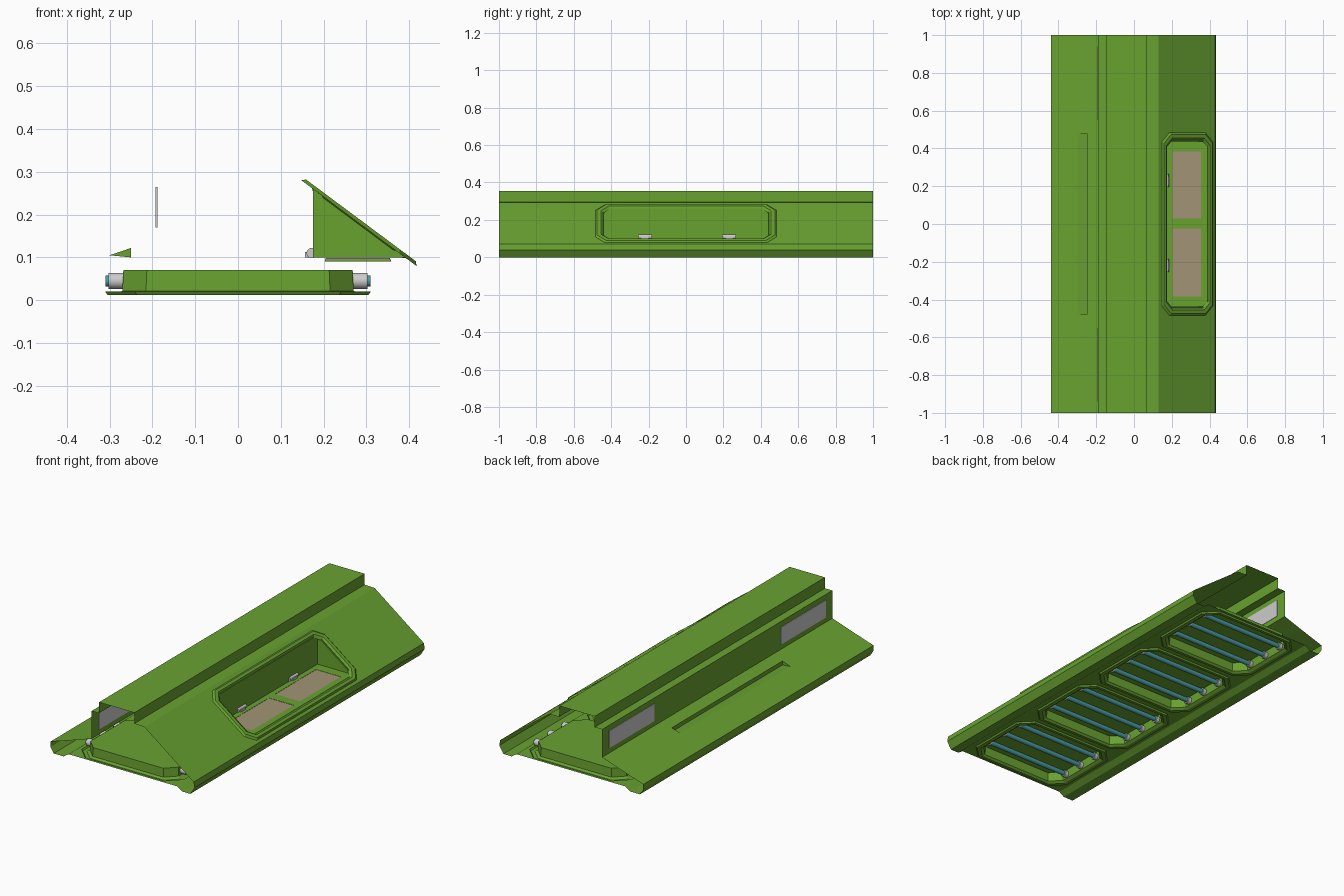
import bpy, bmesh, math
from mathutils import Vector

if "Cube" in bpy.data.objects:
    bpy.data.objects.remove(bpy.data.objects["Cube"])


def material(name, rgb):
    m = bpy.data.materials.new(name)
    m.diffuse_color = (*rgb, 1)
    m.use_nodes = True
    m.node_tree.nodes["Principled BSDF"].inputs["Base Color"].default_value = m.diffuse_color
    return m


GREEN = material("green_paint", (0.14, 0.36, 0.03))
TEAL = material("teal_tube", (0.07, 0.33, 0.36))
BEIGE = material("beige_panel", (0.36, 0.30, 0.18))


def finish(name, bm, mat=None, smooth=False):
    bmesh.ops.remove_doubles(bm, verts=bm.verts, dist=1e-5)
    bmesh.ops.recalc_face_normals(bm, faces=bm.faces)
    me = bpy.data.meshes.new(name)
    bm.to_mesh(me)
    bm.free()
    ob = bpy.data.objects.new(name, me)
    bpy.context.collection.objects.link(ob)
    if mat:
        me.materials.append(mat)
    if smooth:
        for p in me.polygons:
            p.use_smooth = len(p.vertices) == 4
    return ob


def add_sheet(bm, profile, ys, skip=()):
    """Extrude an open xz profile through the y stations, leaving out skipped cells."""
    g = [[bm.verts.new((x, y, z)) for y in ys] for x, z in profile]
    for i in range(len(profile) - 1):
        for j in range(len(ys) - 1):
            if (i, j) not in skip:
                bm.faces.new((g[i][j], g[i + 1][j], g[i + 1][j + 1], g[i][j + 1]))


def add_loft(bm, rings, cap=False):
    vs = [[bm.verts.new(p) for p in r] for r in rings]
    for a, b in zip(vs, vs[1:]):
        for k in range(len(a)):
            n = (k + 1) % len(a)
            bm.faces.new((a[k], a[n], b[n], b[k]))
    if cap:
        bm.faces.new(vs[-1])


def octagon(hx, hy, c):
    q = [(hx, hy - c), (hx - c, hy)]
    return (q + [(-x, y) for x, y in q[::-1]] + [(-x, -y) for x, y in q]
            + [(x, -y) for x, y in q[::-1]])


def box(name, lo, hi, mat=None):
    bm = bmesh.new()
    bmesh.ops.create_cube(bm, size=1)
    for v in bm.verts:
        v.co = [lo[k] + (v.co[k] + 0.5) * (hi[k] - lo[k]) for k in range(3)]
    return finish(name, bm, mat)


def rod(name, a, b, r, mat=None, sides=16):
    a, b = Vector(a), Vector(b)
    bm = bmesh.new()
    bmesh.ops.create_cone(bm, cap_ends=True, segments=sides, radius1=r, radius2=r,
                          depth=(b - a).length)
    q = (b - a).to_track_quat('Z', 'Y')
    for v in bm.verts:
        v.co = q @ v.co + (a + b) / 2
    return finish(name, bm, mat, True)


# Outer housing: open-ended extrusion with openings in both slopes
profile = [(-.33, .02), (-.36, 0), (-.42, 0), (-.44, .03), (-.44, .06), (-.30, .105),
           (-.25, .122), (-.19, .142), (-.19, .295), (-.145, .295), (-.145, .355),
           (.07, .355), (.07, .295), (.13, .293), (.175, .26), (.39, .10), (.43, .07),
           (.435, .04), (.41, 0), (.36, 0), (.33, .02)]
bm = bmesh.new()
add_sheet(bm, profile, (-1, -.48, -.44, .44, .48, 1),
          {(5, 1), (5, 2), (5, 3), (14, 2)})
finish("housing", bm, GREEN)

# Shallow notch in the left slope
bm = bmesh.new()
add_sheet(bm, [(-.30, .105), (-.25, .10), (-.25, .122)], (-.48, .48))
for y in (-.48, .48):
    bm.faces.new([bm.verts.new(p) for p in
                  ((-.30, y, .105), (-.25, y, .10), (-.25, y, .122))])
finish("left_notch", bm, GREEN)

# Alcove in the right slope: back wall, floor with two openings, triangular ends
bm = bmesh.new()
add_sheet(bm, [(.175, .26), (.175, .10)], (-.44, .44))
add_sheet(bm, [(.175, .10), (.205, .10), (.355, .10), (.39, .10)],
          (-.44, -.385, -.025, .03, .385, .44), {(1, 1), (1, 3)})
for y in (-.44, .44):
    bm.faces.new([bm.verts.new(p) for p in
                  ((.175, y, .26), (.175, y, .10), (.39, y, .10))])
finish("alcove", bm, GREEN)

# Raised frame around the alcove, mapped onto the slope plane
along, out = Vector((.802, 0, -.597)), Vector((.597, 0, .802))
mid = Vector((.2825, 0, .18))
bm = bmesh.new()
add_loft(bm, [[mid + along * u + Vector((0, v, 0)) + out * w for u, v in octagon(hu, hv, c)]
              for hu, hv, c, w in ((.168, .485, .05, 0), (.16, .475, .047, .008),
                                   (.145, .455, .04, .008), (.132, .438, .03, -.004))])
finish("alcove_frame", bm, GREEN)

# Beige panels and hinges inside the alcove
for n, (y0, y1) in enumerate(((-.385, -.025), (.03, .385))):
    box(f"alcove_tray_{n}", (.203, y0 - .002, .09), (.357, y1 + .002, .095), GREEN)
    box(f"alcove_panel_{n}", (.205, y0, .095), (.355, y1, .099), BEIGE)
for n, y in enumerate((-.22, .23)):
    rod(f"hinge_{n}", (.172, y - .035, .11), (.172, y + .035, .11), .012)
    box(f"hinge_plate_{n}", (.157, y - .02, .10), (.187, y + .02, .112))

# Thin cover plates at both ends of each side
for s in (-1, 1):
    y0, y1 = sorted((s * .55, s * .94))
    box(f"wall_plate_{s}", (-.193, y0, .17), (-.188, y1, .265))
    bm = bmesh.new()
    add_sheet(bm, [(x, z + .002) for x, z in ((.33, .145), (.41, .085))], (y0, y1))
    finish(f"slope_plate_{s}", bm, GREEN)

# Underside: four bays, each an octagonal lamp recess with a raised lip
PLATE = .02
for n in range(4):
    cy = -.75 + .5 * n
    oct_ring = lambda hx, hy, c, z: [(x, cy + y, z) for x, y in octagon(hx, hy, c)]
    bm = bmesh.new()
    add_loft(bm, [oct_ring(.33, .25, .0001, PLATE), oct_ring(.31, .235, .07, PLATE),
                  oct_ring(.305, .23, .068, .012), oct_ring(.285, .215, .06, .012),
                  oct_ring(.27, .205, .055, .022), oct_ring(.268, .203, .055, .07)], True)
    finish(f"lamp_bay_{n}", bm, GREEN)

    # Three tubes with end sockets
    for k in (-1, 0, 1):
        y = cy + .12 * k
        rod(f"tube_{n}_{k}", (-.31, y, .045), (.31, y, .045), .013, TEAL)
        for s in (-1, 1):
            rod(f"socket_{n}_{k}_{s}", (s * .25, y, .045), (s * .303, y, .045), .019, None, 12)
